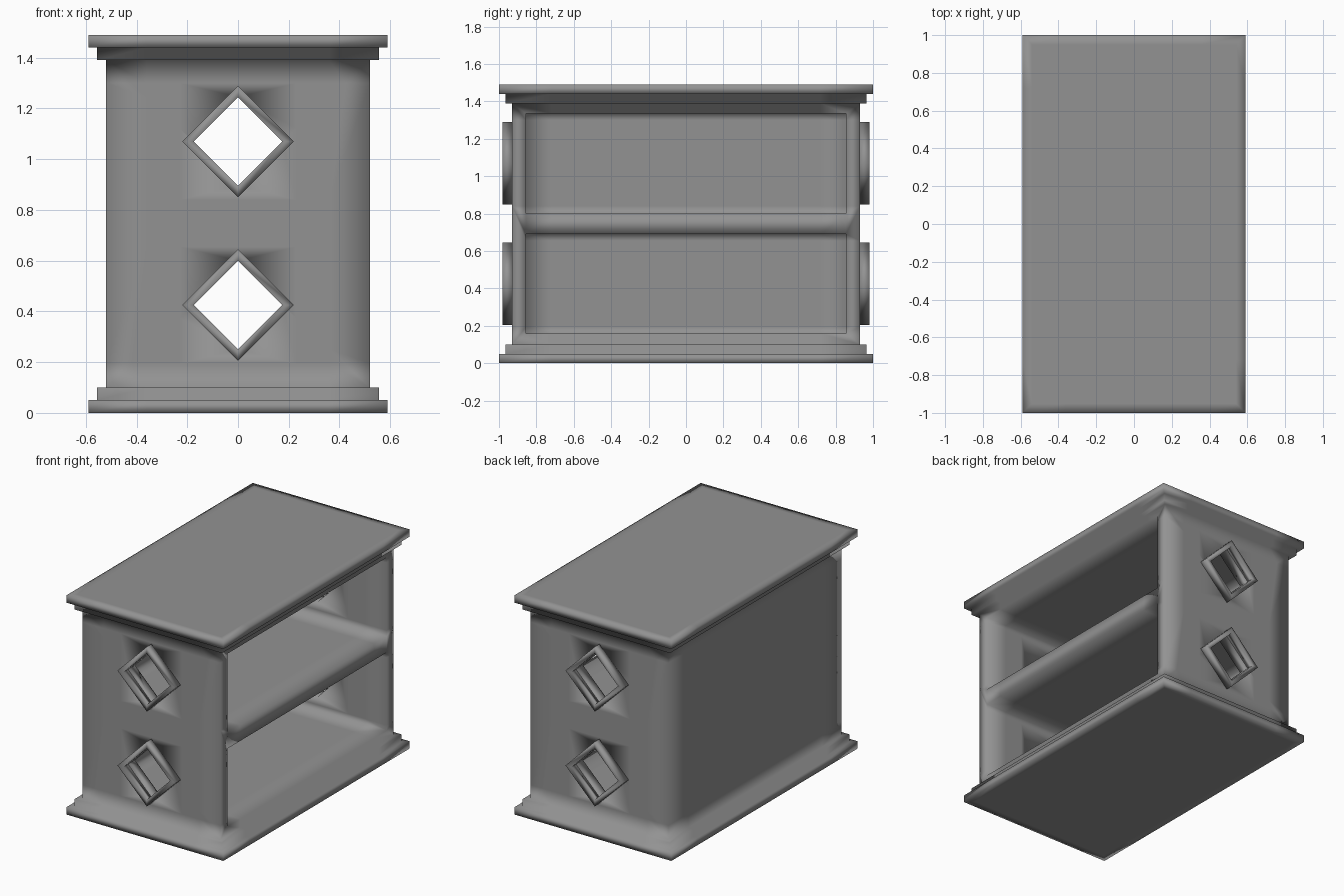
import bpy, bmesh

if "Cube" in bpy.data.objects:
    bpy.data.objects.remove(bpy.data.objects["Cube"])

# shared dark grey
GREY = bpy.data.materials.new("dark_grey")
GREY.diffuse_color = (0.29, 0.29, 0.29, 1)
GREY.use_nodes = True
GREY.node_tree.nodes["Principled BSDF"].inputs["Base Color"].default_value = GREY.diffuse_color


def mesh_object(name, verts, faces):
    mesh = bpy.data.meshes.new(name)
    mesh.from_pydata(verts, [], faces)
    bm = bmesh.new()
    bm.from_mesh(mesh)
    bmesh.ops.recalc_face_normals(bm, faces=bm.faces)
    bm.to_mesh(mesh)
    bm.free()
    mesh.materials.append(GREY)
    mesh.shade_smooth()
    ob = bpy.data.objects.new(name, mesh)
    bpy.context.collection.objects.link(ob)
    return ob


def loft(name, rings, closed=False):
    """Skin four-point rings; cap the ends, or close the loop."""
    n = len(rings)
    f = [(4 * k + i, 4 * k + (i + 1) % 4, 4 * ((k + 1) % n) + (i + 1) % 4, 4 * ((k + 1) % n) + i)
         for k in range(n if closed else n - 1) for i in range(4)]
    if not closed:
        f += [(3, 2, 1, 0), tuple(range(4 * n - 4, 4 * n))]
    return mesh_object(name, [p for r in rings for p in r], f)


def rect(hx, hy, z):
    return [(-hx, -hy, z), (hx, -hy, z), (hx, hy, z), (-hx, hy, z)]


def diamond(r, y, zc):
    return [(r, y, zc), (0, y, zc + r), (-r, y, zc), (0, y, zc - r)]


def cut(target, cutter):
    m = target.modifiers.new("cut", 'BOOLEAN')
    m.operation = 'DIFFERENCE'
    m.solver = 'EXACT'
    m.object = cutter
    bpy.context.view_layer.objects.active = target
    bpy.ops.object.modifier_apply(modifier=m.name)
    bpy.data.objects.remove(cutter)


# cabinet shell: stepped base, straight body, stepped top
base = [(0.54, 0.95, 0), (0.59, 1, 0), (0.59, 1, 0.05), (0.555, 0.965, 0.05),
        (0.555, 0.965, 0.10), (0.52, 0.93, 0.10)]
top = [(hx, hy, 1.49 - z) for hx, hy, z in reversed(base)]
top = [(hx, hy, 1.39 if abs(z - 1.39) < 0.01 else z) for hx, hy, z in top]
body = loft("cabinet_body", [rect(*p) for p in base + top])

# two open compartments with a shelf between
for z0, z1 in ((0.16, 0.69), (0.80, 1.335)):
    def side(x):
        return [(x, -0.855, z0), (x, 0.855, z0), (x, 0.855, z1), (x, -0.855, z1)]
    cut(body, loft("compartment_cutter", [side(-0.445), side(0.7)]))

# diamond side windows with raised frames
for level, zc in (("lower", 0.425), ("upper", 1.07)):
    cut(body, loft("window_cutter", [diamond(0.175, -1.2, zc), diamond(0.175, 1.2, zc)]))
    for side_name, s in (("front", -1), ("back", 1)):
        loft(f"{level}_{side_name}_window_frame",
             [diamond(r, s * y, zc) for r, y in ((0.22, 0.93), (0.22, 0.98), (0.175, 0.98), (0.175, 0.93))],
             closed=True)

# support loops keep the smooth shading close to the edges
bm = bmesh.new()
bm.from_mesh(body.data)
loops = [(0, v) for v in (-0.36, -0.23, 0.23, 0.36)] + [(1, v) for v in (-0.72, 0.72)]
loops += [(2, v) for v in (0.195, 0.655, 0.84, 1.30)]
for axis, v in loops:
    co, no = [0, 0, 0], [0, 0, 0]
    co[axis], no[axis] = v, 1
    bmesh.ops.bisect_plane(bm, geom=bm.verts[:] + bm.edges[:] + bm.faces[:],
                           dist=1e-5, plane_co=co, plane_no=no)
bm.to_mesh(body.data)
bm.free()
body.data.shade_smooth()
